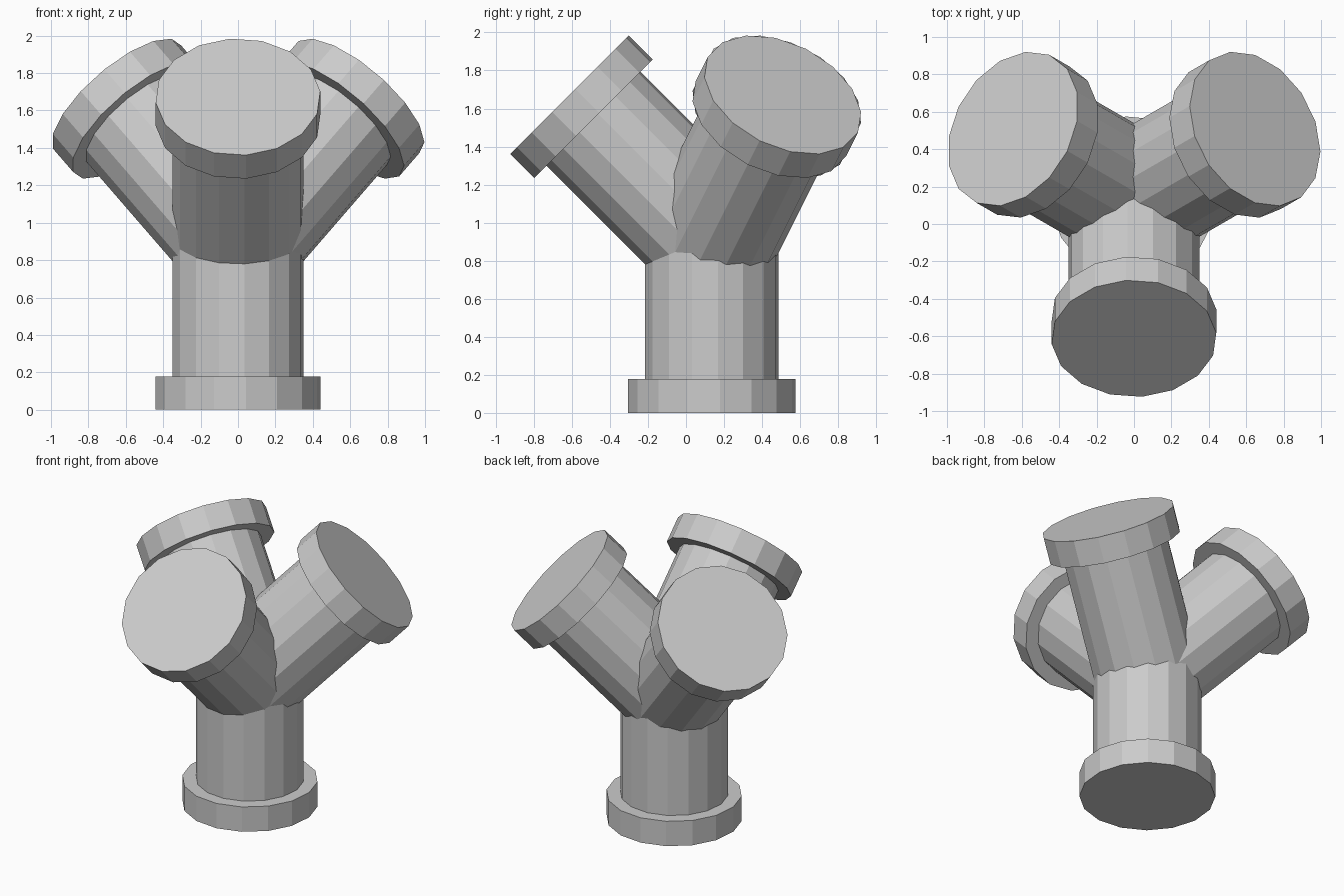
import bpy
from math import radians
from mathutils import Matrix, Vector

if "Cube" in bpy.data.objects:
    bpy.data.objects.remove(bpy.data.objects["Cube"])

SIDES = 16
TWIST = Matrix.Rotation(radians(5.625 - 90), 4, 'Z')   # facet phase around each axis
HUB = Vector((0, 0.135, 0.925))                       # where all pipe axes meet
PIPE_R, COLLAR_R, COLLAR_T = 0.352, 0.442, 0.178


def cylinder(name, radius, start, end, frame):
    """Flat-sided cylinder from start to end along the local z of frame."""
    bpy.ops.mesh.primitive_cylinder_add(vertices=SIDES, radius=radius, depth=end - start)
    ob = bpy.context.object
    ob.name = name
    ob.data.name = name
    ob.data.transform(frame @ Matrix.Translation((0, 0, (start + end) / 2)) @ TWIST)
    return ob


# Upright stem with its foot collar
stem = Matrix.Translation((HUB.x, HUB.y, 0))
cylinder("stem_pipe", PIPE_R, 0.05, HUB.z, stem)
cylinder("stem_collar", COLLAR_R, 0, COLLAR_T, stem)

# Three branches leaning out at 45 degrees, each with an end collar
LENGTH = 1.057
for name, turn in (("front", 0), ("right", 120), ("left", 240)):
    branch = (Matrix.Translation(HUB) @ Matrix.Rotation(radians(turn), 4, 'Z')
              @ Matrix.Rotation(radians(45), 4, 'X'))
    cylinder(name + "_branch_pipe", PIPE_R, 0, LENGTH - 0.05, branch)
    cylinder(name + "_branch_collar", COLLAR_R, LENGTH - COLLAR_T, LENGTH, branch)
